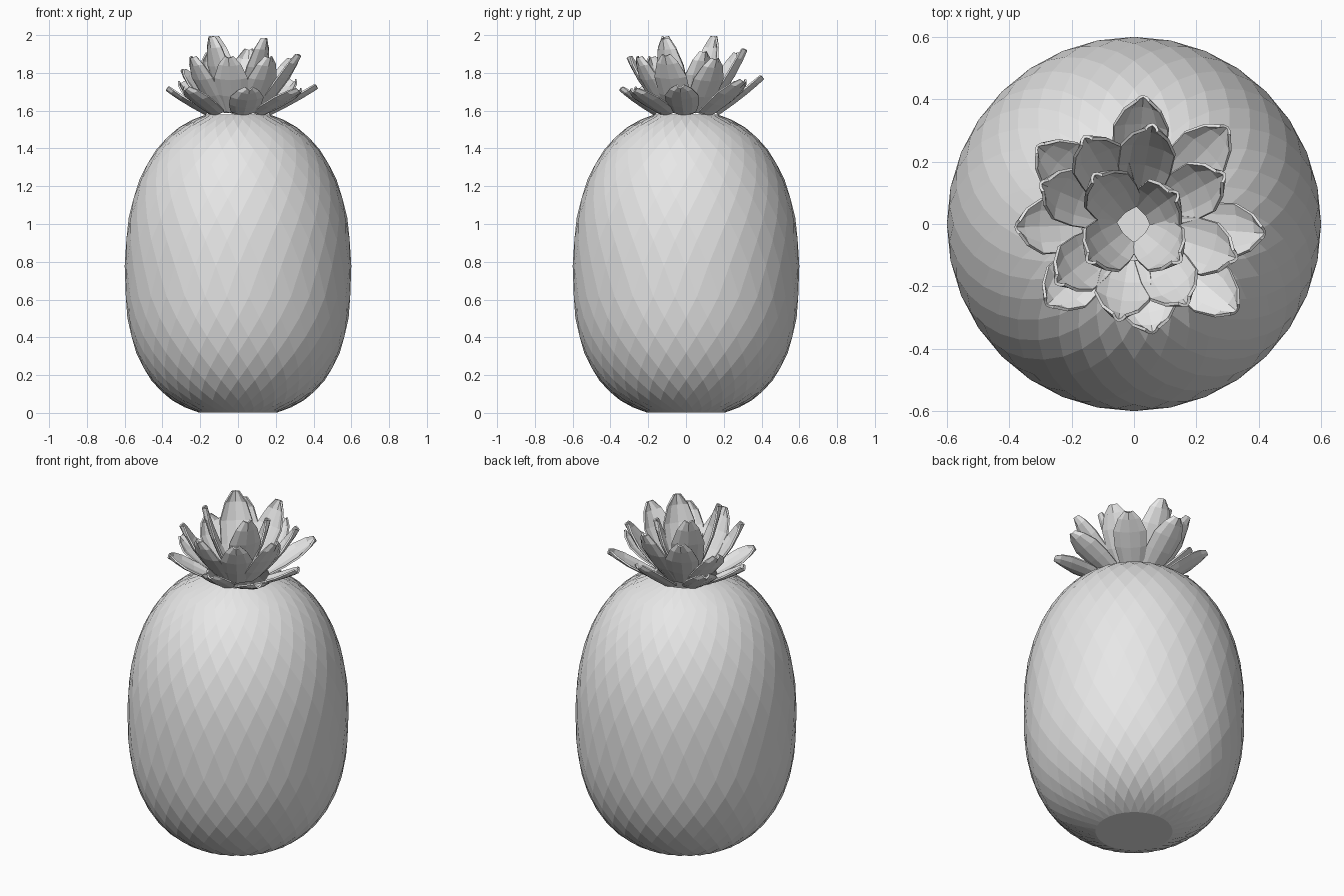
import bpy
import bmesh
from math import sin, cos, pi
from mathutils import Vector

cube = bpy.data.objects.get("Cube")
if cube:
    bpy.data.objects.remove(cube, do_unlink=True)

grey = bpy.data.materials.new("plain grey")
grey.use_nodes = True
grey.diffuse_color = (0.8, 0.8, 0.8, 1)
grey.node_tree.nodes["Principled BSDF"].inputs["Base Color"].default_value = (0.8, 0.8, 0.8, 1)


def add_object(name, bm):
    mesh = bpy.data.meshes.new(name)
    bm.to_mesh(mesh)
    bm.free()
    mesh.materials.append(grey)
    obj = bpy.data.objects.new(name, mesh)
    bpy.context.collection.objects.link(obj)
    return obj


# Fruit body: staggered rings joined by diamond facets, open under the crown
SIDES, RINGS = 32, 20
START, END = -1.3, 1.34


def body_profile(a):
    """Radius and height of a rounded barrel at profile angle a."""
    power, height = (0.8, 0.77) if a < 0 else (0.87, 0.85)
    s = abs(sin(a)) ** power * height
    return 0.6 * cos(a) ** power, max(0, 0.75 + (s if a > 0 else -s))


bm = bmesh.new()
rings = []
for k in range(RINGS + 1):
    r, z = body_profile(START + (END - START) * k / RINGS)
    ring = []
    for i in range(SIDES):
        angle = (i + 0.5 * (k % 2)) * 2 * pi / SIDES
        ring.append(bm.verts.new((r * cos(angle), r * sin(angle), z)))
    rings.append(ring)

for k in range(RINGS - 1):
    shift = k % 2
    for i in range(SIDES):
        right = rings[k + 1][(i + shift) % SIDES]
        left = rings[k + 1][i + shift - 1]
        bm.faces.new((rings[k][i], right, rings[k + 2][i], left))

# Half diamonds on both rims, and the flat underside
low, high, below = rings[0], rings[-1], rings[-2]
for i in range(SIDES):
    n = (i + 1) % SIDES
    bm.faces.new((low[i], low[n], rings[1][i]))
    middle = below[n] if RINGS % 2 == 1 else below[i]
    if RINGS % 2 == 1:
        bm.faces.new((middle, high[n], high[i]))
    else:
        bm.faces.new((middle, high[n], high[i]))
bm.faces.new(list(reversed(low)))
add_object("fruit_body", bm)


# Crown leaves: (fraction along leaf, half width) rows, cupped towards the centre
LEAF_ROWS = [(0, 0.065), (0.3, 0.085), (0.6, 0.088), (0.85, 0.058), (1, 0.02)]
COLUMNS = (-1, -0.6, 0, 0.6, 1)


def add_leaf(name, tip, base_radius, base_z, sag):
    tip = Vector(tip)
    out = Vector((tip.x, tip.y, 0)).normalized()
    side = Vector((-out.y, out.x, 0))
    base = out * base_radius + Vector((0, 0, base_z))
    control = (base + tip) / 2 + out * sag
    leaf = bmesh.new()
    rows = []
    for t, width in LEAF_ROWS:
        point = base * (1 - t) ** 2 + control * 2 * t * (1 - t) + tip * t * t
        along = ((control - base) * (1 - t) + (tip - control) * t).normalized()
        inward = along.cross(side)
        rows.append([leaf.verts.new(point + side * width * u + inward * 0.022 * u * u)
                     for u in COLUMNS])
    for a, b in zip(rows, rows[1:]):
        for c in range(len(COLUMNS) - 1):
            leaf.faces.new((a[c], a[c + 1], b[c + 1], b[c]))
    obj = add_object(name, leaf)
    thick = obj.modifiers.new("thickness", 'SOLIDIFY')
    thick.thickness = 0.01
    thick.offset = 0


# Tiers: base radius, base height, sag, leaf tips
TIERS = {
    "outer_leaf": (0.17, 1.58, 0.02, [
        (0.03, 0.41, 1.77), (0.30, 0.31, 1.75), (0.42, -0.03, 1.72), (0.33, -0.28, 1.70),
        (0.06, -0.35, 1.71), (-0.28, -0.26, 1.71), (-0.38, -0.01, 1.71), (-0.31, 0.25, 1.74)]),
    "middle_leaf": (0.12, 1.59, 0.035, [
        (0.06, 0.32, 1.92), (0.29, 0.16, 1.87), (0.33, -0.11, 1.89), (0.17, -0.26, 1.88),
        (-0.05, -0.31, 1.88), (-0.25, -0.19, 1.88), (-0.30, 0.13, 1.81), (-0.16, 0.28, 1.90)]),
    "inner_leaf": (0.05, 1.60, 0.035, [
        (0.14, 0.10, 1.91), (-0.13, 0.16, 1.99), (-0.15, -0.12, 1.99), (0.15, -0.12, 1.98)]),
}
for name, (radius, z, sag, tips) in TIERS.items():
    for number, tip in enumerate(tips, 1):
        add_leaf(f"{name}_{number}", tip, radius, z, sag)
